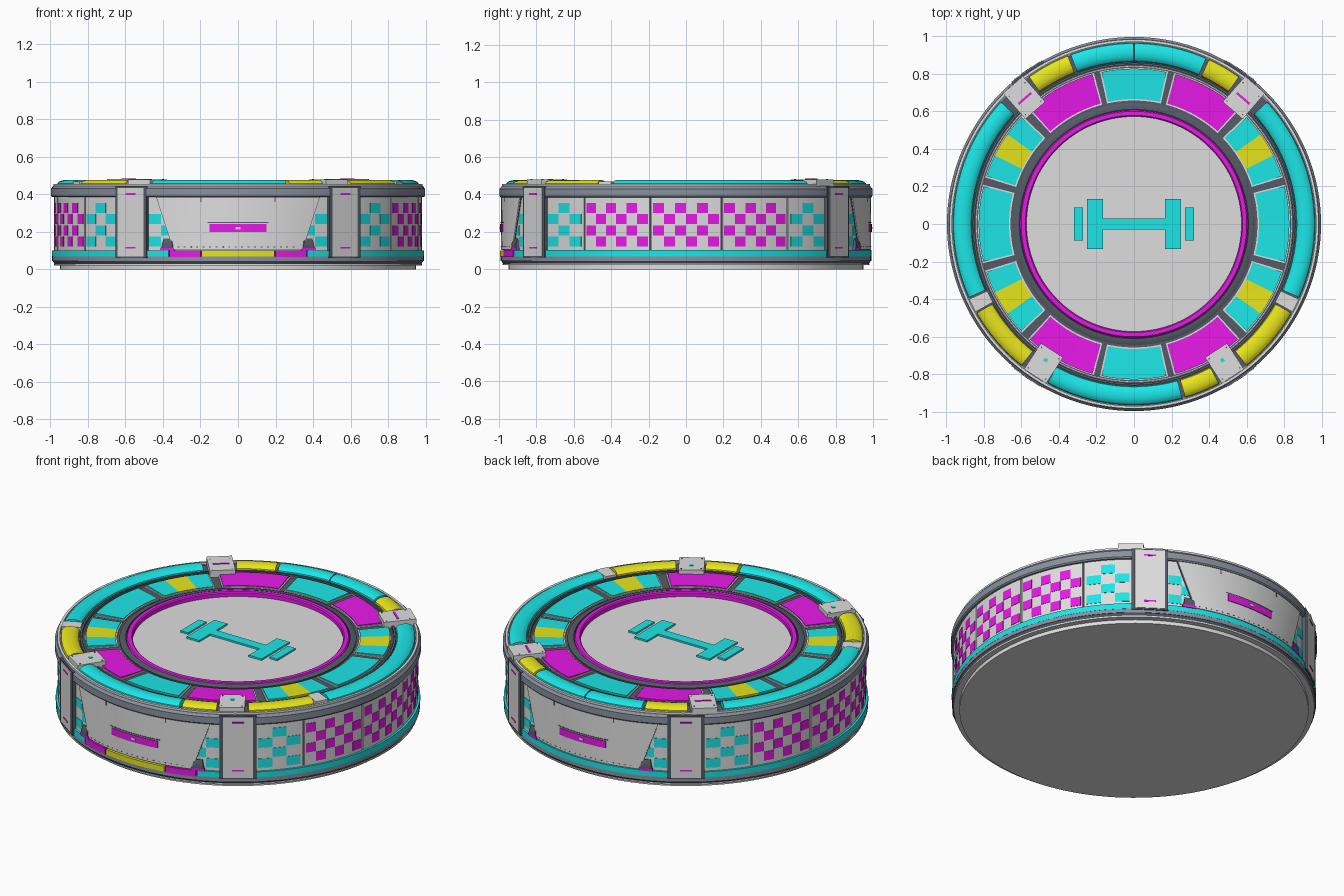
import bpy, bmesh, math
from mathutils import Matrix

if "Cube" in bpy.data.objects:
    bpy.data.objects.remove(bpy.data.objects["Cube"])


def material(name, r, g, b):
    m = bpy.data.materials.new(name)
    m.diffuse_color = (r, g, b, 1)
    m.use_nodes = True
    m.node_tree.nodes["Principled BSDF"].inputs["Base Color"].default_value = m.diffuse_color
    return m


GREY = material("light grey", 0.73, 0.73, 0.73)
SLATE = material("slate", 0.09, 0.105, 0.135)
STEEL = material("blue grey", 0.25, 0.285, 0.34)
TEAL = material("teal", 0.012, 0.8, 0.81)
MAGENTA = material("magenta", 0.8, 0.01, 0.8)
YELLOW = material("yellow", 0.8, 0.78, 0.012)


def sector(bm, profile, a0=0, a1=360, flare=0):
    """Sweep a closed (r, z) profile between two angles; flare widens it with height."""
    full = a1 - a0 >= 360
    n = 128 if full else max(1, math.ceil((a1 - a0) / 2.8))
    zs = [z for _, z in profile]
    low, span = min(zs), max(zs) - min(zs)
    rings = []
    for i in range(n if full else n + 1):
        ring = []
        for r, z in profile:
            f = flare * (z - low) / span
            a = math.radians(a0 - f + (a1 - a0 + 2 * f) * i / n)
            ring.append(bm.verts.new((r * math.cos(a), r * math.sin(a), z)))
        rings.append(ring)
    k = len(profile)
    for i in range(n):
        p, q = rings[i], rings[(i + 1) % len(rings)]
        for j in range(k):
            bm.faces.new((p[j], q[j], q[(j + 1) % k], p[(j + 1) % k]))
    if not full:
        bm.faces.new(rings[0])
        bm.faces.new(rings[-1])


def rect(r0, r1, z0, z1):
    return [(r0, z0), (r1, z0), (r1, z1), (r0, z1)]


def box(bm, angle, r, side, z, size):
    """Box placed at a polar position; size is radial, tangential, vertical."""
    m = (Matrix.Rotation(math.radians(angle), 4, 'Z') @ Matrix.Translation((r, side, z))
         @ Matrix.Diagonal((*size, 1)))
    bmesh.ops.create_cube(bm, size=1, matrix=m)


def finish(bm, name, mat):
    bmesh.ops.recalc_face_normals(bm, faces=bm.faces[:])
    me = bpy.data.meshes.new(name)
    bm.to_mesh(me)
    bm.free()
    me.materials.append(mat)
    for p in me.polygons:
        p.use_smooth = True
    me.set_sharp_from_angle(angle=math.radians(32))
    ob = bpy.data.objects.new(name, me)
    bpy.context.collection.objects.link(ob)


def sectors(name, mat, profile, spans, flare=0):
    bm = bmesh.new()
    for a0, a1 in spans:
        sector(bm, profile, a0, a1, flare)
    finish(bm, name, mat)


def disc(name, mat, r, z0, z1):
    bm = bmesh.new()
    bmesh.ops.create_cone(bm, cap_ends=True, segments=128, radius1=r, radius2=r, depth=z1 - z0,
                          matrix=Matrix.Translation((0, 0, (z0 + z1) / 2)))
    finish(bm, name, mat)


FULL = [(0, 360)]

# Base and drum
disc("base_plate", GREY, 0.95, 0, 0.035)
disc("drum_core", SLATE, 0.968, 0.03, 0.405)
sectors("base_flange", SLATE, [(0.9, 0.025), (0.975, 0.025), (0.988, 0.045), (0.988, 0.07), (0.9, 0.07)], FULL)
sectors("base_flange_rim", STEEL, rect(0.97, 0.991, 0.045, 0.068), FULL)
sectors("base_lip", GREY, rect(0.95, 0.982, 0.022, 0.03), FULL)
sectors("bottom_stripe", TEAL, rect(0.95, 0.992, 0.068, 0.102), [(-68, 248)])
sectors("upper_band", STEEL, [(0.962, 0.385), (0.991, 0.385), (0.997, 0.392), (0.997, 0.43),
                              (0.985, 0.444), (0.962, 0.444)], FULL)
sectors("rim_deck", SLATE, rect(0.85, 0.966, 0.39, 0.442), FULL)
sectors("top_edge_trim", GREY, rect(0.97, 0.984, 0.44, 0.456), FULL)

# Front stripe in two colours
sectors("front_stripe_centre", YELLOW, rect(0.95, 0.995, 0.068, 0.1), [(-101.2, -78.8)])
sectors("front_stripe_ends", MAGENTA, rect(0.95, 0.995, 0.065, 0.102), [(-111.5, -101.6), (-78.4, -68.5)])

# Wall panels separated by narrow seams
HALF = [(-11, 11), (11.5, 33.4), (-33.4, -11.5), (33.9, 61), (-61, -33.9)]
wall = HALF + [(a + 180, b + 180) for a, b in HALF] + [(61, 119), (241, 299)]
sectors("wall_panels", GREY, rect(0.95, 0.98, 0.102, 0.385), wall)


# Checker squares
def checker(bm, a0, a1, cols, flip=0):
    w, h = (a1 - a0) / cols, 0.06
    for c in range(cols):
        for row in range(4):
            if (c + row + flip) % 2:
                z = 0.118 + row * h
                sector(bm, rect(0.975, 0.982, z + 0.003, z + h - 0.003), a0 + c * w, a0 + (c + 1) * w)


bm = bmesh.new()
for base in (0, 180):
    for mid in (-22.4, 0, 22.4):
        checker(bm, base + mid - 10.4, base + mid + 10.4, 6)
finish(bm, "magenta_checker", MAGENTA)
bm = bmesh.new()
for base in (0, 180):
    checker(bm, base + 34.8, base + 48.6, 3, 1)
    checker(bm, base - 48.6, base - 34.8, 3, 1)
    checker(bm, base + 61, base + 69.5, 2, 1)
    checker(bm, base - 69.5, base - 61, 2)
finish(bm, "teal_checker", TEAL)

# Front and back hatches
ENDS = (-90, 90)
sectors("hatch_seams", SLATE, rect(0.96, 0.986, 0.104, 0.386), [(a - 20.5, a + 20.5) for a in ENDS], 5.8)
sectors("hatches", GREY, rect(0.96, 0.99, 0.107, 0.384), [(a - 20.25, a + 20.25) for a in ENDS], 5.8)
sectors("hatch_bars", MAGENTA, rect(0.98, 0.994, 0.2, 0.243), [(a - 8.8, a + 8.8) for a in ENDS])
sectors("hatch_bar_buttons", GREY, rect(0.98, 0.997, 0.214, 0.227), [(a - 0.8, a + 0.8) for a in ENDS])
sectors("hatch_slots", SLATE, rect(0.98, 0.992, 0.248, 0.252), [(a - 9.5, a + 9.5) for a in ENDS])
sectors("hatch_rivets", SLATE, rect(0.98, 0.992, 0.118, 0.121),
        [(a + d, a + d + 0.6) for a in ENDS for d in range(-19, 19, 2)])
sectors("hatch_ticks", SLATE, rect(0.98, 0.992, 0.36, 0.384),
        [(a + d - 0.15, a + d + 0.15) for a in ENDS for d in (-11.5, 11.5)])
hinges = [(a + s * 22.3 - 1.9, a + s * 22.3 + 1.9) for a in ENDS for s in (-1, 1)]
sectors("hatch_hinges", SLATE, [(0.96, 0.115), (0.996, 0.115), (0.996, 0.14), (0.985, 0.165), (0.96, 0.165)],
        hinges, -0.5)
sectors("hinge_feet", MAGENTA, rect(0.96, 0.996, 0.1, 0.117), [(a - 0.3, b + 0.3) for a, b in hinges])

# Four posts with framed faces and small marks
frames, faces, marks, clamps = (bmesh.new() for _ in range(4))
for a in (55, 125, 235, 305):
    box(frames, a, 0.96, 0, 0.252, (0.07, 0.2, 0.38))
    box(faces, a, 0.9645, 0, 0.252, (0.069, 0.166, 0.364))
    box(marks, a, 0.999, 0, 0.115, (0.004, 0.065, 0.009))
    box(marks, a, 0.999, 0, 0.402, (0.004, 0.065, 0.009))
finish(frames, "post_frames", SLATE)
finish(faces, "post_faces", GREY)
finish(marks, "post_marks", MAGENTA)

# Top clamps with bolts
for a in (49, 131):
    box(clamps, a, 0.893, 0, 0.459, (0.182, 0.14, 0.044))
for a in (237, 303):
    box(clamps, a, 0.885, 0, 0.458, (0.165, 0.14, 0.044))
finish(clamps, "top_clamps", GREY)
bm = bmesh.new()
for a in (49, 131):
    box(bm, a, 0.887, 0, 0.482, (0.012, 0.09, 0.004))
finish(bm, "rear_clamp_marks", MAGENTA)
bm = bmesh.new()
for a in (237, 303):
    box(bm, a, 0.865, 0, 0.481, (0.02, 0.02, 0.004))
finish(bm, "front_clamp_bolts", TEAL)
bm = bmesh.new()
for a in (49, 131, 237, 303):
    for s in (-0.055, 0.055):
        for r in (0.82, 0.95):
            box(bm, a, r, s, 0.481, (0.007, 0.007, 0.003))
finish(bm, "clamp_bolts", SLATE)

# Padded outer rim, rounded in section
PAD = [(0.915 + 0.051 * math.cos(t), 0.44 + 0.037 * math.sin(t) ** 0.7)
       for t in [math.pi * i / 8 for i in range(8)]] + [(0.864, 0.44)]
sectors("teal_rim_pads", TEAL, PAD, [(66.5, 89.8), (90.2, 110.5), (-24, 42.5), (137.5, 204), (241.5, 285.5)])
sectors("yellow_rim_pads", YELLOW, PAD,
        [(54.5, 65.5), (111.5, 125.5), (-51.5, -29.5), (209.5, 231.5), (286.5, 298)])
sectors("rim_spacers", GREY, rect(0.86, 0.966, 0.44, 0.468), [(-29, -24.5), (204.5, 209)])

# Inner ring: groove lines, deck and panels
sectors("inner_deck", SLATE, rect(0.6, 0.87, 0.395, 0.44), FULL)
sectors("groove_trim", GREY, rect(0.839, 0.842, 0.43, 0.446), FULL)
sectors("groove_rib", SLATE, rect(0.848, 0.86, 0.43, 0.455), FULL)
PANELS = [(-14, 14), (18, 43.5), (48, 74.5), (78, 102), (105.5, 132), (136.5, 162),
          (166, 194), (198, 223.5), (228, 254.5), (258, 282), (285.5, 312), (316.5, 342)]
sectors("panel_trays", GREY, rect(0.658, 0.832, 0.43, 0.447), [(a - 0.6, b + 0.6) for a, b in PANELS])
TOP = [(0.666, 0.435), (0.828, 0.435), (0.828, 0.456), (0.666, 0.451)]
sectors("magenta_panels", MAGENTA, TOP, [PANELS[i] for i in (2, 4, 8, 10)])
sectors("teal_panels", TEAL, TOP, [PANELS[i] for i in (0, 3, 6, 9)])
split = [PANELS[i] for i in (1, 5, 7, 11)]
sectors("split_panel_ends", TEAL, TOP,
        [s for a, b in split for s in ((a, a + 8.2), (b - 8.2, b))])
sectors("split_panel_centres", YELLOW, TOP, [(a + 8.2, b - 8.2) for a, b in split])
sectors("inner_rib", SLATE, [(0.61, 0.43), (0.645, 0.43), (0.645, 0.447), (0.632, 0.453), (0.61, 0.453)], FULL)

# Centre disc with bevelled ring
disc("centre_disc", GREY, 0.6, 0.39, 0.428)
RING = [(0.573, 0.42), (0.607, 0.42), (0.607, 0.45), (0.601, 0.456), (0.579, 0.456), (0.573, 0.45)]
sectors("centre_ring", MAGENTA, RING, FULL)

# Dumbbell emblem
bm = bmesh.new()
box(bm, 0, 0, 0, 0.43, (0.33, 0.06, 0.016))
for s in (-1, 1):
    box(bm, 0, s * 0.207, 0, 0.43, (0.085, 0.266, 0.016))
    box(bm, 0, s * 0.296, 0, 0.43, (0.05, 0.174, 0.016))
finish(bm, "dumbbell_emblem", TEAL)
